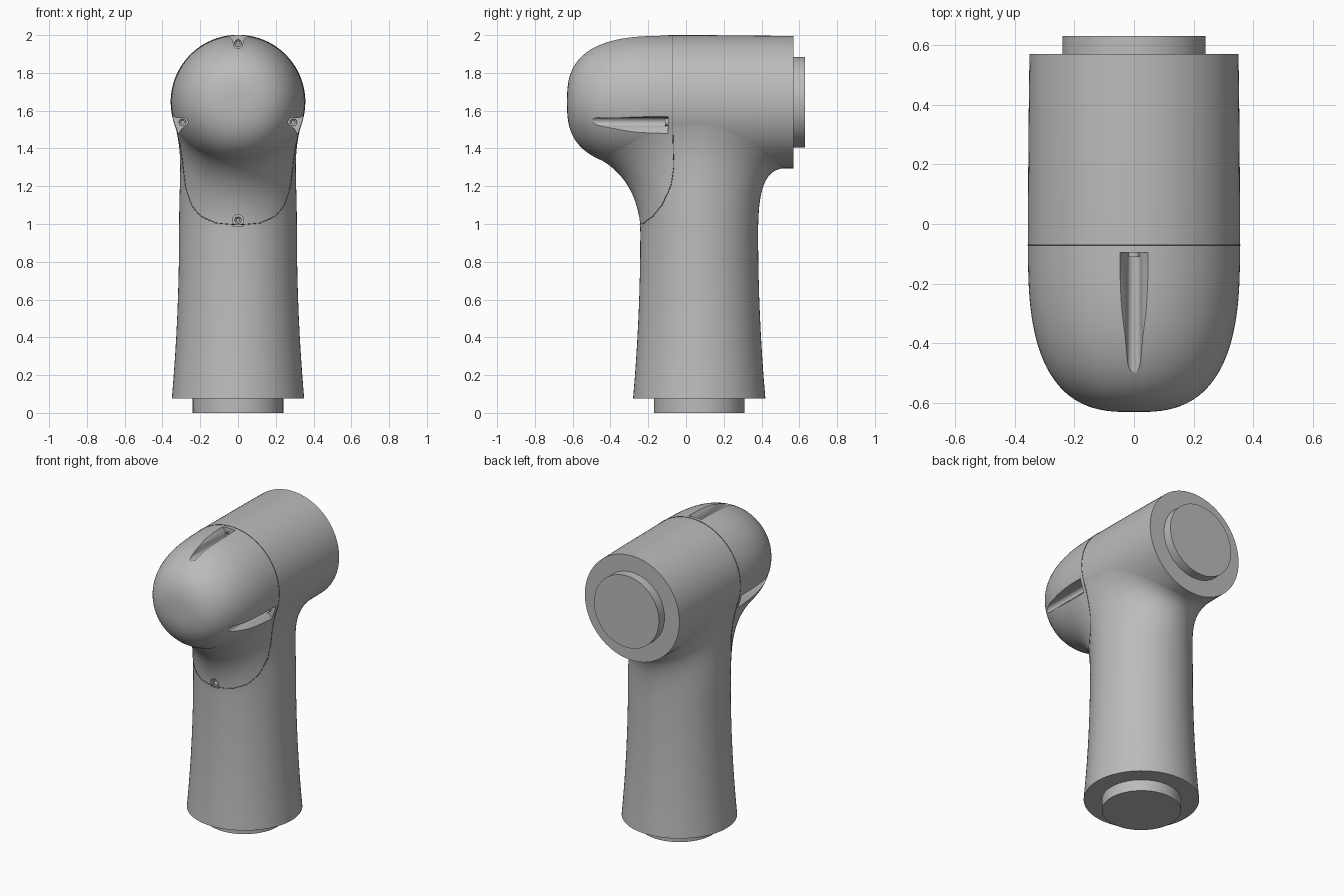
import bpy, bmesh, math
from math import sin, cos, pi, radians
from mathutils import Vector, Matrix
from mathutils.bvhtree import BVHTree

if "Cube" in bpy.data.objects:
    bpy.data.objects.remove(bpy.data.objects["Cube"], do_unlink=True)


def material(name, value):
    m = bpy.data.materials.new(name)
    m.use_nodes = True
    colour = (value, value, value, 1)
    m.diffuse_color = colour
    m.node_tree.nodes["Principled BSDF"].inputs["Base Color"].default_value = colour
    return m


GREY = material("shell grey", 0.5)
DARK = material("seam grey", 0.12)

SEG = 96          # sides of the big round parts
HEAD_Z = 1.645    # height of the head axis
HEAD_R = 0.355
SEAM_Y = -0.07
COL_Y = 0.07      # column axis
POWER = 2.8       # squareness of the dome


def make(name, bm, mat=GREY, angle=35):
    bmesh.ops.recalc_face_normals(bm, faces=bm.faces)
    mesh = bpy.data.meshes.new(name)
    bm.to_mesh(mesh)
    bm.free()
    ob = bpy.data.objects.new(name, mesh)
    bpy.context.collection.objects.link(ob)
    mesh.materials.append(mat)
    smooth(ob, angle)
    return ob


def smooth(ob, angle):
    bpy.ops.object.select_all(action="DESELECT")
    ob.select_set(True)
    bpy.context.view_layer.objects.active = ob
    bpy.ops.object.shade_smooth_by_angle(angle=radians(angle))


def loft(rings, start, end):
    """Skin closed rings of points and close both ends with fans."""
    bm = bmesh.new()
    rows = [[bm.verts.new(p) for p in ring] for ring in rings]
    n = len(rows[0])
    for a, b in zip(rows, rows[1:]):
        for i in range(n):
            bm.faces.new((a[i], a[(i + 1) % n], b[(i + 1) % n], b[i]))
    for row, tip in ((rows[0], start), (rows[-1], end)):
        v = bm.verts.new(tip)
        for i in range(n):
            bm.faces.new((row[i], row[(i + 1) % n], v))
    return bm


def boolean(ob, tool, operation):
    mod = ob.modifiers.new(operation.title(), "BOOLEAN")
    mod.object, mod.operation, mod.solver = tool, operation, "EXACT"
    bpy.context.view_layer.objects.active = ob
    bpy.ops.object.modifier_apply(modifier=mod.name)
    bpy.data.objects.remove(tool, do_unlink=True)


# Head: a lathe about y with a squarish dome at the front
def head_radius(y):
    if y > SEAM_Y:
        return HEAD_R - 0.005 * ((y - SEAM_Y) / 0.64) ** 2
    u = min(1, (SEAM_Y - y) / 0.56)
    return HEAD_R * (1 - u ** POWER) ** (1 / POWER)


def head_point(phi, y, lift=0):
    r = head_radius(y) + lift
    return Vector((r * sin(phi), y, HEAD_Z - r * cos(phi)))


stations = [0.57, 0.4, 0.25, 0.1]
stations += [SEAM_Y - 0.56 * sin(pi / 2 * i / 30) ** (2 / POWER) for i in range(30)]
head = make("head_tool", loft(
    [[head_point(2 * pi * i / SEG, y) for i in range(SEG)] for y in stations],
    (0, 0.57, HEAD_Z), (0, -0.63, HEAD_Z)))


# Column: flared at the foot, sweeping into the head at the top
def column_ring(z):
    r = 0.312 + 0.038 * ((0.95 - z) / 0.87) ** 2
    return [Vector((r * cos(t), COL_Y + r * sin(t), z)) for t in angles]


def joint(t, grow=1.0):
    return head_point(radians(75) * cos(t) * grow, 0.03 + 0.5 * sin(t) * grow, -0.0015)


angles = [2 * pi * i / SEG for i in range(SEG)]
rings = [column_ring(0.075 + 0.875 * i / 8) for i in range(9)]
foot = rings[-1]
STEPS = 24
for k in range(1, STEPS + 1):
    s = k / STEPS
    ring = []
    for p0, t in zip(foot, angles):
        side = cos(t) ** 2
        p3 = joint(t)
        out = (p3 - joint(t, 0.98)).normalized()
        p1 = p0 + Vector((0, 0, 0.22 + 0.12 * side))
        p2 = p3 - out * (0.12 + 0.08 * side)
        ring.append(p0 * (1 - s) ** 3 + p1 * 3 * s * (1 - s) ** 2
                    + p2 * 3 * s * s * (1 - s) + p3 * s ** 3)
    rings.append(ring)
body = make("elbow_housing", loft(rings, (0, COL_Y, 0.075), (0, 0.03, HEAD_Z)))
boolean(body, head, "UNION")

# Cover seam: guide points pulled onto the housing surface
deps = bpy.context.evaluated_depsgraph_get()
tree = BVHTree.FromObject(body, deps)
half = [head_point(pi - radians(5) * i, SEAM_Y) for i in range(19)]
half += [Vector(p) for p in ((0.33, -0.07, 1.5), (0.32, -0.07, 1.4), (0.31, -0.07, 1.3),
                             (0.29, -0.085, 1.2), (0.25, -0.13, 1.1), (0.2, -0.18, 1.04),
                             (0.12, -0.23, 1.005), (0, -0.25, 0.995))]
loop = half + [Vector((-p.x, p.y, p.z)) for p in half[-2:0:-1]]
points = []
for a, b in zip(loop, loop[1:] + loop[:1]):
    points += [tree.find_nearest(a.lerp(b, i / 4))[0] for i in range(4)]
curve = bpy.data.curves.new("cover_seam", "CURVE")
curve.dimensions = "3D"
curve.bevel_depth = 0.002
curve.bevel_resolution = 1
spline = curve.splines.new("POLY")
spline.points.add(len(points) - 1)
for sp, p in zip(spline.points, points):
    sp.co = (*p, 1)
spline.use_cyclic_u = True
curve.materials.append(DARK)
seam = bpy.data.objects.new("cover_seam", curve)
bpy.context.collection.objects.link(seam)


# Screw slots and screws
def prism(name, profile, y0, y1):
    bm = bmesh.new()
    face = bm.faces.new([bm.verts.new((p[0], y0, p[1])) for p in profile])
    new = bmesh.ops.extrude_face_region(bm, geom=[face])["geom"]
    bmesh.ops.translate(bm, vec=(0, y1 - y0, 0),
                        verts=[v for v in new if isinstance(v, bmesh.types.BMVert)])
    return make(name, bm)


def screw(name, x, y, z, radius):
    bm = bmesh.new()
    place = Matrix.Translation((x, y, z)) @ Matrix.Rotation(pi / 2, 4, "X")
    bmesh.ops.create_cone(bm, cap_ends=True, segments=24, radius1=radius,
                          radius2=radius, depth=0.03, matrix=place)
    front = min(bm.faces, key=lambda f: f.calc_center_median().y)
    bmesh.ops.inset_individual(bm, faces=[front], thickness=radius * 0.5)
    bmesh.ops.translate(bm, vec=(0, 0.008, 0), verts=front.verts)
    make(name, bm)


def arc(radius, z, a0, a1):
    return [(radius * cos(a0 + (a1 - a0) * i / 12), z + radius * sin(a0 + (a1 - a0) * i / 12))
            for i in range(13)]


slot = [(-0.052, 0.38), (-0.046, 0.35), (-0.03, 0.33)] + arc(0.023, 0.307, pi, 2 * pi) \
    + [(0.03, 0.33), (0.046, 0.35), (0.052, 0.38)]
for label, turn in (("top", 0), ("left", 110), ("right", -110)):
    a = radians(turn)
    place = [(w * cos(a) + d * sin(a), HEAD_Z + d * cos(a) - w * sin(a)) for w, d in slot]
    boolean(body, prism("slot_tool", place, -0.095, -0.75), "DIFFERENCE")
    screw(label + "_screw", 0.312 * sin(a), -0.095, HEAD_Z + 0.312 * cos(a), 0.019)

arch = arc(0.028, 1.022, 0, pi) + [(-0.028, 0.99), (0.028, 0.99)]
boolean(body, prism("arch_tool", arch, -0.32, -0.215), "DIFFERENCE")
screw("front_screw", 0, -0.213, 1.02, 0.018)
smooth(body, 35)


# Mounting flanges at the foot and the back of the head
def flange(name, centre, depth, turn):
    bm = bmesh.new()
    bmesh.ops.create_cone(bm, cap_ends=True, segments=SEG, radius1=0.24, radius2=0.24,
                          depth=depth, matrix=Matrix.Translation(centre)
                          @ Matrix.Rotation(turn, 4, "X"))
    make(name, bm)


flange("base_flange", (0, COL_Y, 0.045), 0.09, 0)
flange("back_flange", (0, 0.59, HEAD_Z), 0.08, pi / 2)
